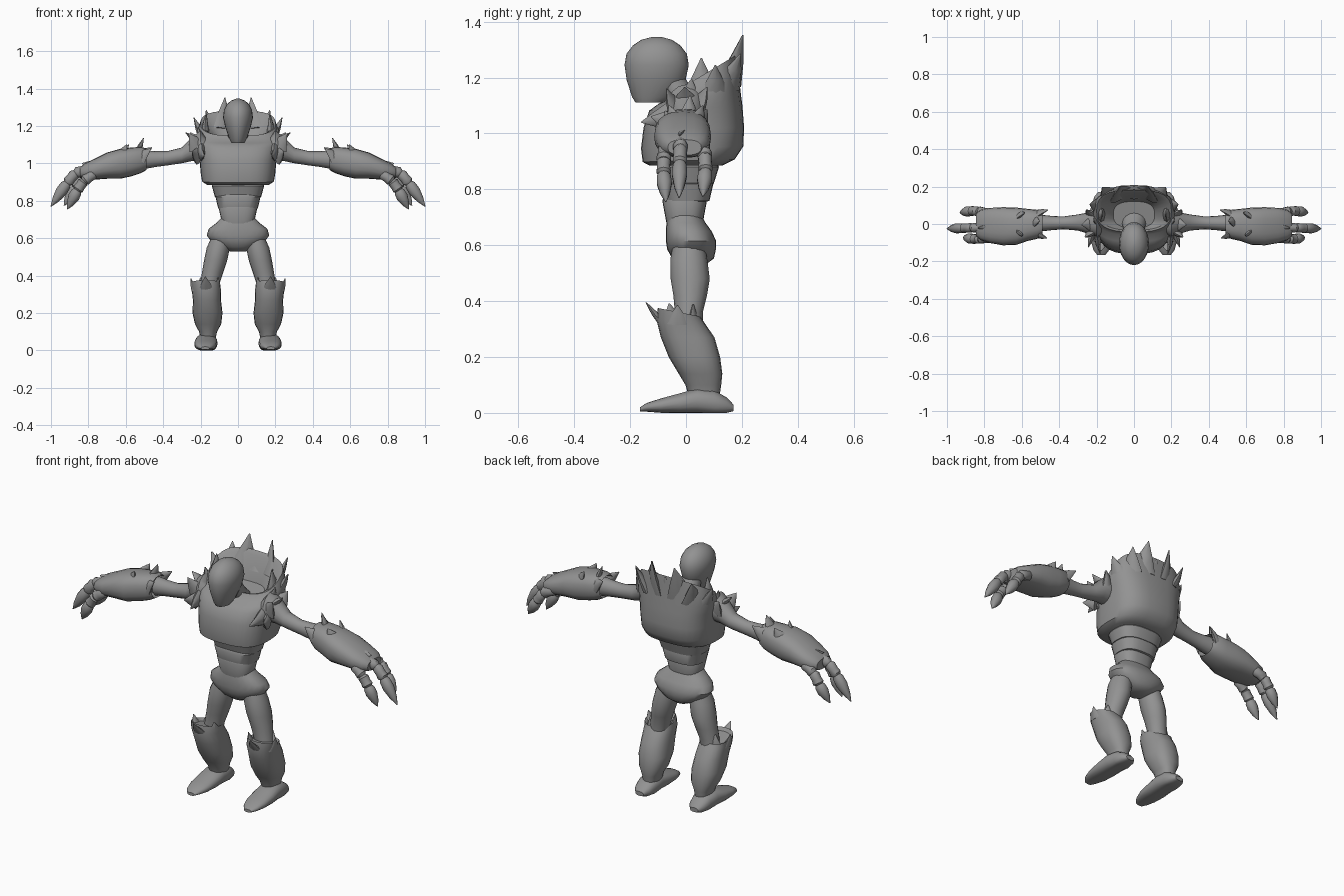
import bpy, bmesh, math
from mathutils import Vector

stone = bpy.data.materials.new("stone grey")
stone.diffuse_color = (0.29, 0.29, 0.29, 1)

PLANES = {"Z": ((1, 0, 0), (0, 1, 0)), "X": ((0, 1, 0), (0, 0, 1)), "Y": ((1, 0, 0), (0, 0, 1))}


def loft(name, rings, plane="Z", n=16, p=1.0, mirror=False, ref=(0, 1, 0), floor=None):
    """Skin rings (x, y, z, half width, half depth, tilt); plane 'T' follows the path."""
    bm = bmesh.new()
    loops = []
    pts = [Vector(r[:3]) for r in rings]
    for i, r in enumerate(rings):
        if plane == "T":
            t = (pts[min(i + 1, len(pts) - 1)] - pts[max(i - 1, 0)]).normalized()
            u = Vector(ref).cross(t).normalized()
            v = t.cross(u)
        else:
            u, v = map(Vector, PLANES[plane])
        tilt = r[5] if len(r) > 5 else 0
        loop = []
        for k in range(n):
            c, s = math.cos(2 * math.pi * k / n), math.sin(2 * math.pi * k / n)
            a = math.copysign(abs(c) ** p, c) * r[3]
            b = math.copysign(abs(s) ** p, s) * r[4]
            co = pts[i] + u * a + v * b
            co.z += tilt * b
            if floor is not None:
                co.z = max(co.z, floor)
            loop.append(bm.verts.new(co))
        loops.append(loop)
    for A, B in zip(loops, loops[1:]):
        for k in range(n):
            bm.faces.new((A[k], A[(k + 1) % n], B[(k + 1) % n], B[k]))
    bm.faces.new(loops[0])
    bm.faces.new(loops[-1])
    bmesh.ops.recalc_face_normals(bm, faces=bm.faces)
    for f in bm.faces:
        f.smooth = True
    for e in bm.edges:
        e.smooth = e.calc_face_angle(0) < math.radians(42)
    me = bpy.data.meshes.new(name)
    bm.to_mesh(me)
    bm.free()
    me.materials.append(stone)
    ob = bpy.data.objects.new(name, me)
    bpy.context.collection.objects.link(ob)
    if mirror:
        ob.modifiers.new("mirror", "MIRROR").use_mirror_merge = False
    return ob


def spike(name, base, tip, wide, thin, ref, mirror=True, bend=0.1):
    """Curved blade, wide across ref and thin along it."""
    b, t = Vector(base), Vector(tip)
    m = b.lerp(t, 0.5) + Vector(ref).normalized() * bend * (t - b).length
    loft(name, [(*b, wide, thin), (*m, wide * 0.55, thin * 0.6), (*t, 0.002, 0.002)],
         "T", 8, mirror=mirror, ref=ref)


# Head and neck
loft("head", [(0, -.13, 1.11, .035, .05), (0, -.118, 1.13, .046, .075),
              (0, -.107, 1.19, .067, .105), (0, -.105, 1.245, .08, .115),
              (0, -.105, 1.285, .075, .108), (0, -.105, 1.315, .06, .085),
              (0, -.105, 1.335, .038, .055), (0, -.105, 1.346, .01, .015)], n=24)
loft("neck", [(0, .03, 1.08, .07, .07), (0, -.03, 1.15, .055, .06), (0, -.065, 1.2, .05, .06)])

# Chest shell, open like a bowl behind the head
loft("chest_shell", [(0, .0, .885, .165, .13), (0, .01, .903, .192, .165, .03),
                     (0, .022, .95, .2, .183, .02), (0, .028, 1.02, .205, .18),
                     (0, .035, 1.09, .212, .167, .05), (0, .05, 1.13, .22, .145, .15),
                     (0, .065, 1.175, .215, .123, .42), (0, .07, 1.215, .2, .112, .6),
                     (0, .065, 1.205, .18, .098, .6), (0, .05, 1.12, .11, .07, .2)], n=32, p=.72)

# Broad spikes growing out of the shell rim
for i, (base, tip, w) in enumerate([
        ((.075, .155, 1.18), (.07, .203, 1.352), .07), ((.14, .145, 1.17), (.17, .195, 1.285), .06),
        ((.185, .1, 1.14), (.236, .105, 1.245), .055), ((.175, .055, 1.14), (.17, .055, 1.27), .06),
        ((.185, .01, 1.1), (.215, .02, 1.195), .055)]):
    spike(f"rim_spike_{i}", base, tip, w, .026, (base[0], base[1] - .05, 0), bend=.02)
spike("rim_spike_back", (0, .155, 1.18), (0, .185, 1.275), .06, .025, (0, 1, 0), False, .02)

# Overlapping belly bands
for i, (z0, z1, w0, w1, cy, d0, d1) in enumerate([
        (.818, .9, .124, .14, .008, .092, .11), (.755, .84, .106, .12, .002, .082, .096),
        (.67, .78, .084, .103, -.005, .064, .08)]):
    loft(f"belly_band_{i}", [(0, cy, z0, w0 * .85, d0 * .85), (0, cy, z0 + .004, w0, d0),
                             (0, cy, z1 - .02, w1, d1), (0, cy, z1, w1 * .9, d1 * .9)], n=24, p=.75)

# Pelvis
loft("pelvis", [(0, .025, .53, .045, .045), (0, .025, .553, .095, .075), (0, .02, .585, .145, .087),
                (0, .018, .615, .167, .09), (0, .01, .65, .157, .082), (0, .0, .68, .118, .07),
                (0, -.005, .71, .088, .06)], n=24, p=.85)

# Legs
loft("thigh", [(.09, .01, .61, .05, .055), (.105, .01, .55, .062, .066), (.12, .015, .48, .062, .07),
               (.135, .015, .42, .057, .06), (.15, .01, .36, .052, .05), (.16, .01, .3, .05, .05)],
     mirror=True)
loft("shin_guard", [(.16, .065, .06, .04, .055), (.16, .062, .1, .048, .064), (.16, .052, .14, .07, .078),
                    (.163, .03, .2, .08, .092), (.166, .006, .27, .075, .096),
                    (.17, -.022, .33, .078, .083), (.174, -.025, .36, .078, .076, -.2),
                    (.172, -.025, .345, .066, .064, -.2)], n=20, p=.85, mirror=True)
for i, (base, tip) in enumerate([
        ((.17, -.08, .32), (.175, -.143, .395)), ((.232, -.03, .32), (.253, -.03, .385)),
        ((.115, -.045, .32), (.106, -.06, .392)), ((.19, .025, .32), (.2, .025, .39))]):
    spike(f"knee_spike_{i}", base, tip, .045, .017, (base[0] - .17, base[1] + .025, 0), bend=.03)
loft("foot", [(.175, -.165, .012, .022, .008), (.175, -.14, .02, .042, .016),
              (.173, -.09, .026, .057, .026), (.172, -.02, .034, .062, .037),
              (.17, .04, .042, .06, .046), (.168, .1, .036, .056, .046),
              (.168, .145, .026, .045, .03), (.168, .17, .018, .025, .012)],
     "Y", 18, .85, True, floor=0)

# Arms
loft("upper_arm", [(.17, .0, 1.08, .06, .06), (.2, .0, 1.095, .068, .08), (.24, .005, 1.08, .058, .066),
                   (.3, .008, 1.043, .043, .042), (.38, .006, 1.027, .034, .038),
                   (.44, .005, 1.023, .038, .042), (.5, .005, 1.02, .045, .05)], "X", mirror=True)
loft("forearm_guard", [(.53, 0, 1.02, .045, .045), (.49, 0, 1.022, .06, .058), (.52, -.002, 1.018, .078, .07),
                       (.57, -.005, 1.008, .086, .077), (.63, -.012, .998, .1, .08),
                       (.7, -.012, .988, .102, .07), (.77, -.008, .968, .094, .055),
                       (.82, -.005, .957, .08, .042), (.845, -.005, .95, .06, .028)],
     "X", 20, .8, True)

# Shoulder and forearm spikes
for i, (base, tip, ref) in enumerate([
        ((.22, .0, 1.11), (.28, -.005, 1.165), (-.3, 0, 1)), ((.22, .045, 1.1), (.255, .075, 1.165), (0, 1, .5)),
        ((.22, -.04, 1.09), (.262, -.07, 1.16), (0, -1, .5)), ((.195, -.06, 1.06), (.18, -.16, 1.04), (1, 0, 0)),
        ((.215, -.05, 1.04), (.245, -.125, 1.06), (1, .4, 0))]):
    spike(f"shoulder_spike_{i}", base, tip, .05, .022, ref, bend=.04)
for i, (base, tip) in enumerate([
        ((.535, .01, 1.05), (.505, .015, 1.135)), ((.52, .05, 1.04), (.46, .075, 1.085)),
        ((.52, -.05, 1.03), (.465, -.075, 1.08)), ((.62, .04, 1.04), (.585, .06, 1.1)),
        ((.62, -.04, 1.04), (.595, -.06, 1.1)), ((.77, -.02, .985), (.835, -.02, 1.0))]):
    spike(f"forearm_spike_{i}", base, tip, .042, .02, (.3, base[1] * 14, .3), bend=.03)

# Segmented clawed fingers: two knuckle segments and a claw each
for name, joints in {
        "middle": ((.8, -.02, .97), (.87, -.02, .948), (.915, -.022, .893), (1.0, -.025, .77)),
        "outer": ((.77, .06, .95), (.835, .068, .92), (.87, .07, .865), (.93, .06, .775)),
        "inner": ((.77, -.075, .945), (.825, -.08, .905), (.86, -.08, .855), (.912, -.072, .755))}.items():
    J = [Vector(j) for j in joints]
    for s in range(3):
        prof = ((-.08, .016), (.12, .026), (.5, .024), (.85, .027), (1.06, .016)) if s < 2 else \
               ((-.1, .014), (.08, .026), (.35, .028), (.7, .018), (1, .002))
        loft(f"{name}_finger_{s}", [(*J[s].lerp(J[s + 1], f), r * 1.1, r) for f, r in prof],
             "T", 10, mirror=True)
